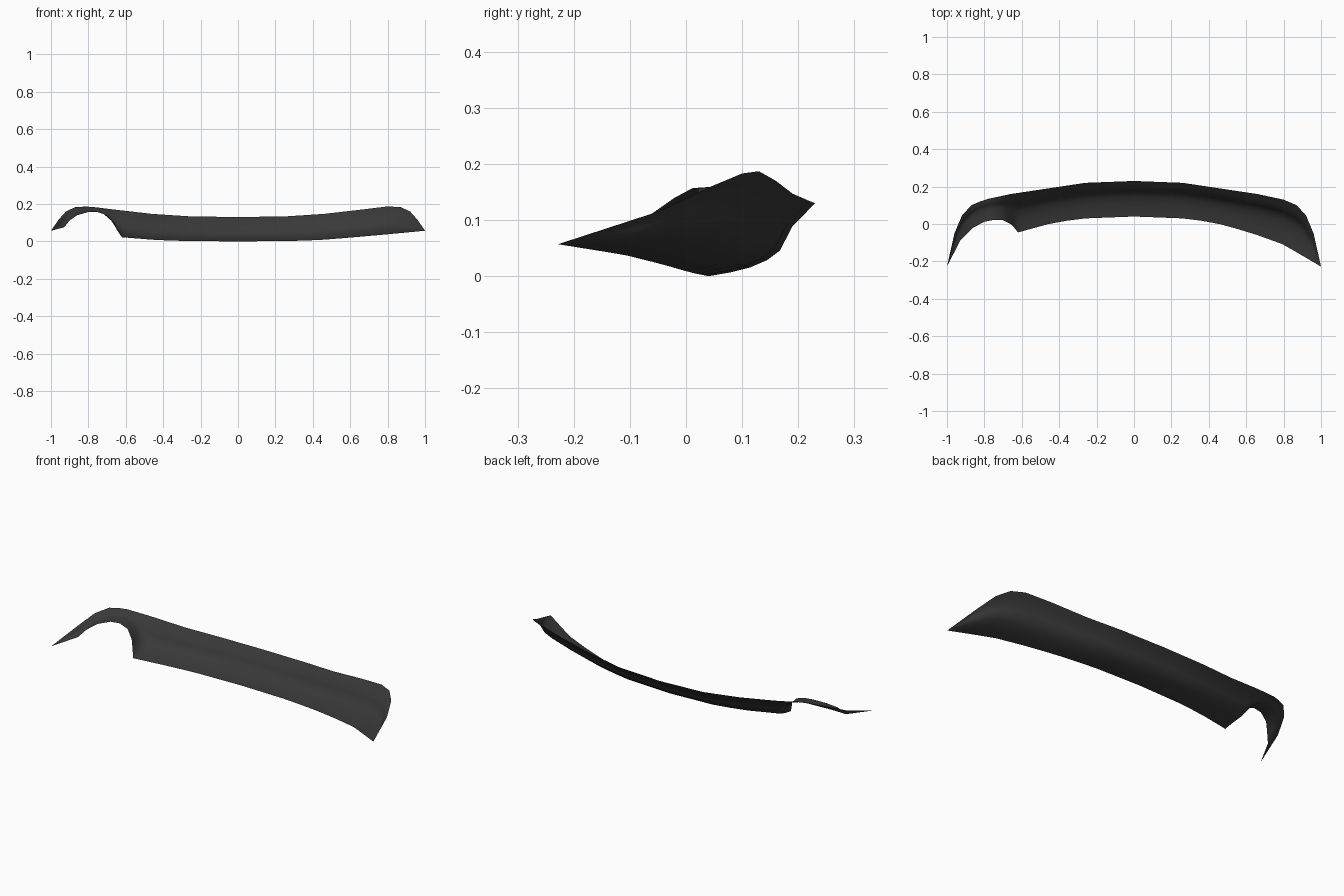
import bpy
import bmesh
from mathutils import Vector

default_cube = bpy.data.objects.get("Cube")
if default_cube:
    bpy.data.objects.remove(default_cube, do_unlink=True)

# Half of the rear top rim, from the centre to the pointed tip
RIM = [(0, .23, .13), (.26, .22, .134), (.46, .19, .147), (.66, .16, .17),
       (.80, .13, .187), (.87, .10, .183), (.92, .045, .16),
       (.96, -.05, .115), (1, -.228, .057)]

# Half of the lower front edge
LIP = [(0, .04, 0), (.26, .03, .002), (.42, .01, .006), (.62, -.045, .022),
       (.80, -.11, .038), (1, -.228, .057)]

# Front edge of the instrument hood, from the main panel to the right tip
HOOD = [(-.64, -.02, .05), (-.66, 0, .10), (-.70, .02, .14), (-.75, .022, .157),
        (-.80, .012, .157), (-.86, -.02, .14), (-.90, -.06, .112),
        (-.93, -.09, .075), (-1, -.228, .057)]
HOOD_RIM_X = [-.66, -.70, -.74, -.78, -.82, -.87, -.92, -.96, -1]

# Scooped cross-section: fractions of depth and height from rim to lip
SCOOP = [(0, 0), (.10, .15), (.21, .31), (.27, .48), (.33, .65),
         (.45, .78), (.61, .88), (.80, .95), (1, 1)]


def along(path, x):
    """Point on a mirrored half edge at the given x."""
    for start, end in zip(path, path[1:]):
        if abs(x) <= end[0]:
            t = (abs(x) - start[0]) / (end[0] - start[0])
            point = Vector(start).lerp(Vector(end), t)
            break
    if x < 0:
        point.x = -point.x
    return point


def section(rim, lip):
    """Scooped row of points between the two edges."""
    span = lip - rim
    return [rim + Vector((span.x * depth, span.y * depth, span.z * height))
            for depth, height in SCOOP]


# Sections of the long panel, fanned towards the left tip
left_rim_x = [1, .96, .92, .87, .80, .73]
left_lip_x = [1, .95, .90, .85, .79, .73]
sections = [section(along(RIM, a), along(LIP, b))
            for a, b in zip(left_rim_x, left_lip_x)]
for x in [.66, .56, .46, .36, .26, .13, 0, -.13, -.26, -.36, -.46, -.54, -.59, -.62]:
    sections.append(section(along(RIM, x), along(LIP, x)))

# Sections of the arched hood
for x, edge in zip(HOOD_RIM_X, HOOD):
    sections.append(section(along(RIM, x), Vector(edge)))

# Skin the sections into one open sheet
bm = bmesh.new()
grid = [[bm.verts.new(point) for point in row] for row in sections]
for first, second in zip(grid, grid[1:]):
    for i in range(len(SCOOP) - 1):
        bm.faces.new((first[i], second[i], second[i + 1], first[i + 1]))
bmesh.ops.remove_doubles(bm, verts=bm.verts, dist=.0005)
mesh = bpy.data.meshes.new("dashboard_panel")
bm.to_mesh(mesh)
bm.free()

panel = bpy.data.objects.new("dashboard_panel", mesh)
bpy.context.collection.objects.link(panel)

# Dark plastic
plastic = bpy.data.materials.new("dark_grey_plastic")
plastic.use_nodes = True
colour = (.04, .04, .04, 1)
plastic.diffuse_color = colour
plastic.node_tree.nodes["Principled BSDF"].inputs["Base Color"].default_value = colour
mesh.materials.append(plastic)

bpy.ops.object.select_all(action="DESELECT")
panel.select_set(True)
bpy.context.view_layer.objects.active = panel
bpy.ops.object.shade_smooth_by_angle(angle=1.0)
